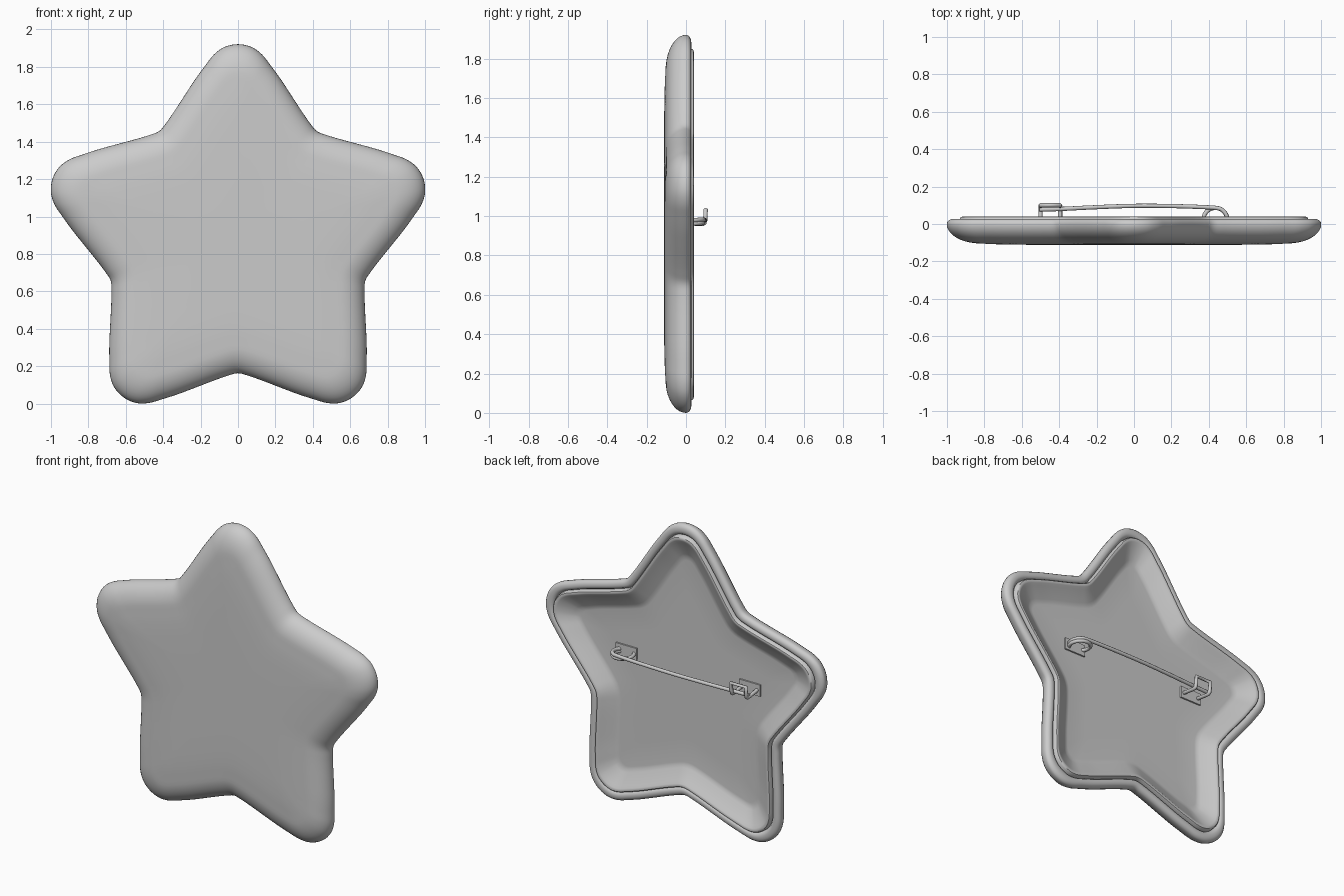
import bpy, math
from mathutils import Vector

if "Cube" in bpy.data.objects:
    bpy.data.objects.remove(bpy.data.objects["Cube"])

CZ = 0.878  # height of the star's centre


def catmull(pts, n, closed=False):
    """Smooth list of points through the given ones."""
    out, m = [], len(pts)
    for i in range(m if closed else m - 1):
        if closed:
            p = [pts[(i + k) % m] for k in (-1, 0, 1, 2)]
        else:
            p = [pts[min(max(i + k, 0), m - 1)] for k in (-1, 0, 1, 2)]
        for s in range(n):
            t = s / n
            out.append(0.5 * (2 * p[1] + (p[2] - p[0]) * t
                              + (2 * p[0] - 5 * p[1] + 4 * p[2] - p[3]) * t * t
                              + (3 * p[1] - p[0] - 3 * p[2] + p[3]) * t ** 3))
    if not closed:
        out.append(pts[-1].copy())
    return out


# Star outline: one tip (mirrored half profile) repeated five times
half = [(0.07, 1.022), (0.127, 0.982), (0.176, 0.92), (0.227, 0.85),
        (0.281, 0.768), (0.335, 0.685), (0.38, 0.62)]
tip = ([(-u, v) for u, v in reversed(half)] + [(0, 1.036)] + half
       + [(0.418, 0.575)])
ctrl = []
for k in range(5):
    a = -k * math.tau / 5
    c, s = math.cos(a), math.sin(a)
    ctrl += [1.007 * Vector((u * c - v * s, u * s + v * c)) for u, v in tip]
outline = catmull(ctrl, 4, True)
N = len(outline)
normals = []
for i in range(N):
    t = (outline[(i + 1) % N] - outline[i - 1]).normalized()
    normals.append(Vector((-t.y, t.x)))


def ring(d, y):
    """Outline moved inward by d at depth y (part offset, part scaling)."""
    r = []
    for p, n in zip(outline, normals):
        o = 0.5 * min(d, 0.2)
        q = p - o * n - (d - o) * p / 0.85
        r.append((q.x, y, q.y + CZ))
    return r


def loft(name, profile, centre_y):
    """Stack of star rings, closed by a fan at the centre."""
    verts = [(0, centre_y, CZ)]
    for d, y in profile:
        verts += ring(d, y)
    faces = [(0, 1 + i, 1 + (i + 1) % N) for i in range(N)]
    for k in range(len(profile) - 1):
        a, b = 1 + k * N, 1 + (k + 1) * N
        for i in range(N):
            j = (i + 1) % N
            faces.append((a + i, b + i, b + j, a + j))
    me = bpy.data.meshes.new(name)
    me.from_pydata(verts, [], faces)
    ob = bpy.data.objects.new(name, me)
    bpy.context.collection.objects.link(ob)
    bpy.ops.object.select_all(action='DESELECT')
    bpy.context.view_layer.objects.active = ob
    ob.select_set(True)
    bpy.ops.object.mode_set(mode='EDIT')
    bpy.ops.mesh.select_all(action='SELECT')
    bpy.ops.mesh.normals_make_consistent(inside=False)
    bpy.ops.object.mode_set(mode='OBJECT')
    bpy.ops.object.shade_smooth_by_angle(angle=math.radians(40))
    return ob


# Puffed front shell with a rolled rim
front = [(0.65, -0.112), (0.5, -0.112), (0.38, -0.111), (0.28, -0.11), (0.21, -0.107)]
for k in range(11):
    a = math.radians(90 - 9 * k)
    front.append((0.165 * (1 - math.cos(a)), -0.104 * math.sin(a)))
front += [(0.002, 0.01), (0.01, 0.02), (0.022, 0.026), (0.038, 0.027),
          (0.052, 0.023), (0.06, 0.012), (0.064, -0.005)]
loft("front_shell", front, -0.112)

# Back lining: thin raised lip, sloping wall, flat floor
FLOOR = -0.022
lining = [(0.6, FLOOR), (0.4, FLOOR), (0.22, FLOOR), (0.2, FLOOR + 0.002),
          (0.182, FLOOR + 0.01), (0.105, 0.026), (0.09, 0.036), (0.08, 0.04),
          (0.07, 0.038), (0.064, 0.03), (0.061, -0.005)]
ob = loft("back_lining", lining, FLOOR)
if ob.data.polygons[0].normal.y < 0:
    ob.data.flip_normals()


def wire(name, pts, radius, smooth):
    """Round wire along a path."""
    path = [Vector(p) for p in pts]
    if smooth:
        path = catmull(path, smooth)
    cu = bpy.data.curves.new(name, 'CURVE')
    cu.dimensions = '3D'
    cu.bevel_depth = radius
    cu.bevel_resolution = 3
    cu.use_fill_caps = True
    sp = cu.splines.new('POLY')
    sp.points.add(len(path) - 1)
    for q, p in zip(sp.points, path):
        q.co = (*p, 1)
    ob = bpy.data.objects.new(name, cu)
    bpy.context.collection.objects.link(ob)


def plate(name, x, z, w, h):
    bpy.ops.mesh.primitive_cube_add(size=1, location=(x, FLOOR + 0.004, z))
    ob = bpy.context.object
    ob.name = name
    ob.scale = (w, 0.012, h)


# Pin wire: coil turning about z, then the long needle
cx, cy, r = 0.435, 0.022, 0.064
coil = []
for k in range(22):
    a = math.radians(-90 + 25 * k)
    coil.append((cx + r * math.cos(a), cy + r * math.sin(a), 0.957 + 0.0012 * k))
needle = [(0.38, 0.09, 0.982), (0.2, 0.096, 0.98), (0.0, 0.097, 0.978),
          (-0.2, 0.09, 0.976), (-0.4, 0.08, 0.974), (-0.505, 0.077, 0.973)]
wire("pin_needle", coil + needle, 0.0115, 4)

# Clasp: bent wire hook holding the needle tip
x1, x2 = -0.5, -0.395
hook = [(FLOOR, 0.972), (0.06, 0.96), (0.085, 0.959), (0.094, 0.966),
        (0.098, 0.985), (0.1, 1.033)]
wire("clasp_hook", [(x1, y, z) for y, z in hook]
     + [(x2, y, z) for y, z in reversed(hook)], 0.0115, 0)

# Mounting plates on the floor
plate("clasp_plate", -0.448, 0.972, 0.15, 0.075)
plate("coil_plate", 0.44, 0.972, 0.15, 0.075)
